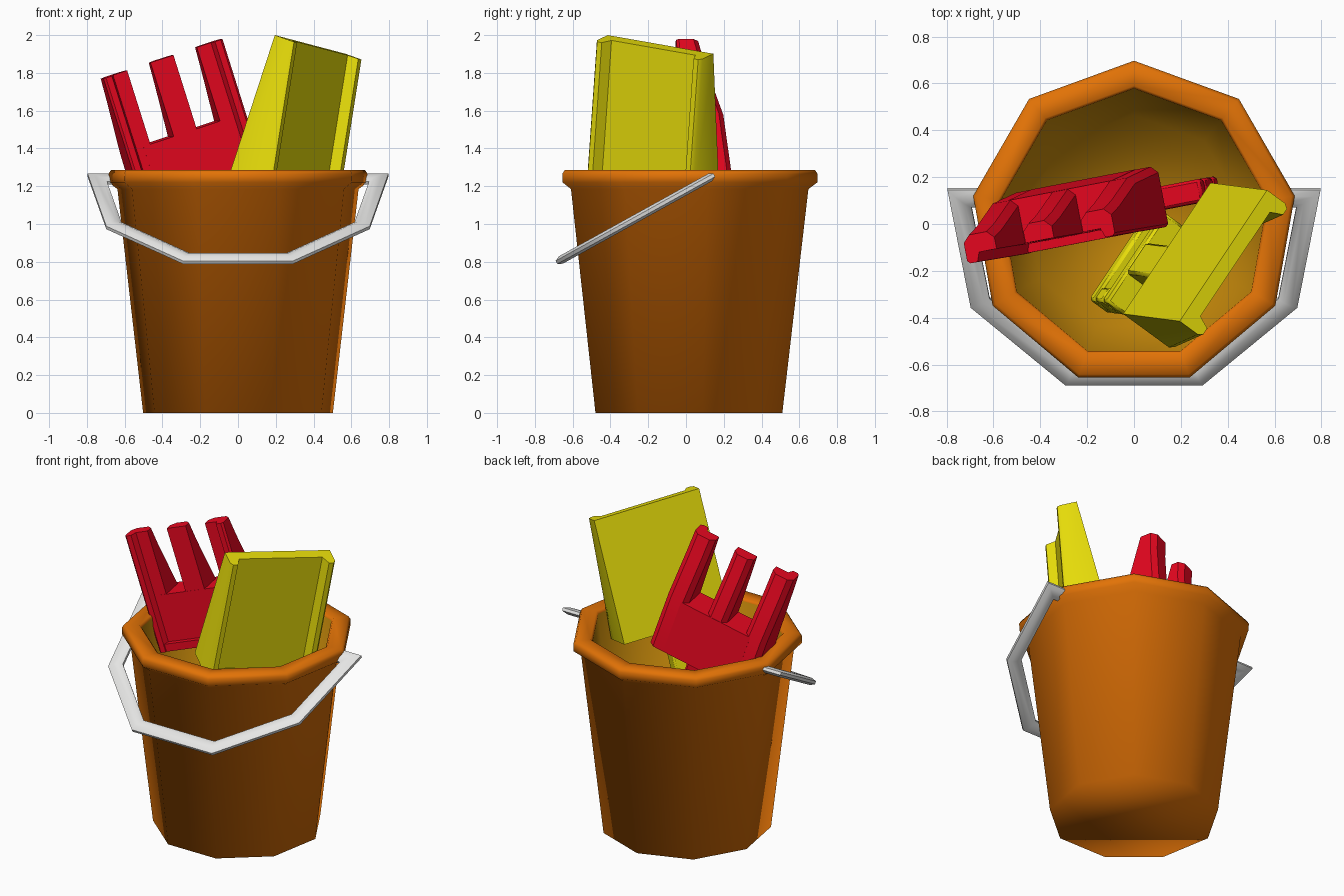
import bpy, bmesh, math
from mathutils import Vector

if "Cube" in bpy.data.objects:
    bpy.data.objects.remove(bpy.data.objects["Cube"])


def material(name, rgb):
    m = bpy.data.materials.new(name)
    m.diffuse_color = (*rgb, 1)
    m.use_nodes = True
    m.node_tree.nodes["Principled BSDF"].inputs["Base Color"].default_value = m.diffuse_color
    return m


ORANGE = material("orange plastic", (0.76, 0.17, 0.002))
GOLD = material("bucket inside", (0.52, 0.23, 0.003))
RED = material("red plastic", (0.80, 0.002, 0.014))
YELLOW = material("yellow plastic", (0.80, 0.72, 0.003))
WHITE = material("off white handle", (0.83, 0.83, 0.82))


def finish(name, bm, mats, bevel=0.0, angle=50):
    bmesh.ops.recalc_face_normals(bm, faces=bm.faces)
    me = bpy.data.meshes.new(name)
    bm.to_mesh(me)
    bm.free()
    for m in mats:
        me.materials.append(m)
    for p in me.polygons:
        p.use_smooth = True
    me.set_sharp_from_angle(angle=math.radians(angle))
    ob = bpy.data.objects.new(name, me)
    bpy.context.collection.objects.link(ob)
    if bevel:
        mod = ob.modifiers.new("bevel", "BEVEL")
        mod.width = bevel
        mod.segments = 1
        mod.limit_method = "ANGLE"
        mod.angle_limit = math.radians(40)
    return ob


def loft(bm, sections):
    """Skin a list of closed rings and cap both ends."""
    rings = [[bm.verts.new(p) for p in s] for s in sections]
    n = len(rings[0])
    faces = []
    for a, b in zip(rings, rings[1:]):
        faces.append([bm.faces.new((a[i], a[(i + 1) % n], b[(i + 1) % n], b[i]))
                      for i in range(n)])
    bm.faces.new(rings[0])
    bm.faces.new(rings[-1])
    return faces


# Bucket: nine-sided lathe, outside up over the rim and down to the inner floor
profile = [(0.51, 0), (0.648, 1.185), (0.695, 1.22), (0.697, 1.265), (0.683, 1.285),
           (0.59, 1.285), (0.578, 1.27), (0.465, 0.05)]
ring = [math.radians(90 + 40 * k) for k in range(9)]
bm = bmesh.new()
bands = loft(bm, [[(r * math.cos(a), r * math.sin(a), z) for a in ring] for r, z in profile])
for f in bands[-1]:
    f.material_index = 1
bm.faces.ensure_lookup_table()
bm.faces[-1].material_index = 1
finish("bucket", bm, [ORANGE, GOLD], angle=100)

# Carrying handle: mitred flattened tube along a planar path, mirrored in x
s = Vector((0, -0.875, -0.484))
flat_n = Vector((0, -0.484, 0.875))
pivot = Vector((0, 0.112, 1.238))
half = [(-0.64, 0), (-0.745, 0), (-0.657, 0.51), (-0.275, 0.868)]
path = [Vector(p) for p in half + [(-x, y) for x, y in reversed(half)]]
sections = []
for i, p in enumerate(path):
    d0 = (p - path[i - 1]).normalized() if i else (path[1] - p).normalized()
    d1 = (path[i + 1] - p).normalized() if i < len(path) - 1 else d0
    t = (d0 + d1).normalized()
    side = Vector((-t.y, t.x)) / max(0.5, t.dot(d0))
    sec = []
    for k in range(8):
        a = math.radians(45 * k + 22.5)
        q = p + side * 0.047 * math.cos(a)
        sec.append(pivot + Vector((q.x, 0, 0)) + s * q.y + flat_n * 0.024 * math.sin(a))
    sections.append(sec)
bm = bmesh.new()
loft(bm, sections)
finish("carrying_handle", bm, [WHITE])


def frame(origin, u, v):
    """Map (across, down, back) tool coordinates to the scene."""
    o, u, v = Vector(origin), Vector(u).normalized(), Vector(v).normalized()
    n = u.cross(v).normalized()
    return lambda a, d, b: o + u * a + v * d + n * b


def rect(P, a0, a1, d, b0, b1):
    return [P(a0, d, b0), P(a1, d, b0), P(a1, d, b1), P(a0, d, b1)]


def grip(name, P, mid, b0, b1, d0, d1, d2, hw, mat):
    """Shaft ending in an open D-shaped grip."""
    bm = bmesh.new()
    t = 0.07
    loft(bm, [rect(P, mid - 0.08, mid + 0.08, d, b0, b1) for d in (d0, d1)])
    for lo, hi in ((d1, d1 + t), (d2 - t, d2)):
        loft(bm, [rect(P, mid - hw, mid + hw, d, b0, b1) for d in (lo, hi)])
    for k in (-1, 1):
        e = sorted((mid + k * hw, mid + k * (hw - t)))
        loft(bm, [rect(P, *e, d, b0, b1) for d in (d1 + t, d2 - t)])
    finish(name, bm, [mat], 0.012)


# Shovel: wedge-shaped blade, its front slightly sunk between raised side rims
P = frame((0.195, -0.415, 2.0), (0.549, 0.823, -0.145), (-0.31, 0.04, -0.95))
W, L, T, R = 0.68, 0.78, 0.07, 0.055
depth = lambda d: -(0.12 + 0.195 * d)
bm = bmesh.new()
secs = []
for d in (0, L):
    F = depth(d)
    pts = [(0.015, F), (0, F + 0.02), (0, 0), (W, 0), (W, F + 0.02), (W - 0.015, F),
           (W - T + 0.025, F), (W - T, F + R), (T, F + R), (T - 0.025, F)]
    secs.append([P(a, d, b) for a, b in pts])
loft(bm, secs)
finish("shovel_blade", bm, [YELLOW])
bm = bmesh.new()
loft(bm, [rect(P, T - 0.02, W - T + 0.02, d, depth(d) + 0.003, depth(d) + 0.08)
          for d in (L - 0.05, L - 0.002)])
finish("shovel_end_lip", bm, [YELLOW])
grip("shovel_grip", P, W / 2 - 0.03, -0.17, -0.06, L - 0.01, 1.3, 1.55, 0.23, YELLOW)

# Rake: three wedge-shaped tines running into a palm, front sunk between side rims
P = frame((-0.71, -0.17, 1.77), (0.933, 0.18, 0.31), (0.30, 0.05, -0.953))
W, L, T, R = 0.675, 0.76, 0.41, 0.04
back = {0: 0.12, 0.13: 0.15, T: 0.235, L: 0.265}
bm = bmesh.new()
for side in (False, True):      # outer tines carry the rims
    secs = []
    for d, B in back.items():
        pts = [(0.012, 0), (0.045, 0), (0.06, R), (0.14, R), (0.14, B - 0.03),
               (0.11, B), (0.03, B), (0, B - 0.03), (0, 0.012)]
        secs.append([P(W - a if side else a, d, b) for a, b in pts])
    loft(bm, secs)
secs = []
for d, B in back.items():       # middle tine
    secs.append([P(W / 2 + a, d, b) for a, b in
                 [(-0.065, R), (0.065, R), (0.065, B - 0.03),
                  (0.035, B), (-0.035, B), (-0.065, B - 0.03)]])
loft(bm, secs)
finish("rake_tines", bm, [RED], angle=40)
bm = bmesh.new()
loft(bm, [rect(P, 0.10, W - 0.10, d, R - 0.001, back[d] + 0.001) for d in (T, L)])
loft(bm, [rect(P, 0.05, W - 0.05, d, 0.002, 0.08) for d in (L - 0.05, L - 0.002)])
finish("rake_palm", bm, [RED], angle=40)
grip("rake_grip", P, W / 2 + 0.02, 0.08, 0.18, L - 0.01, 1.42, 1.68, 0.28, RED)
